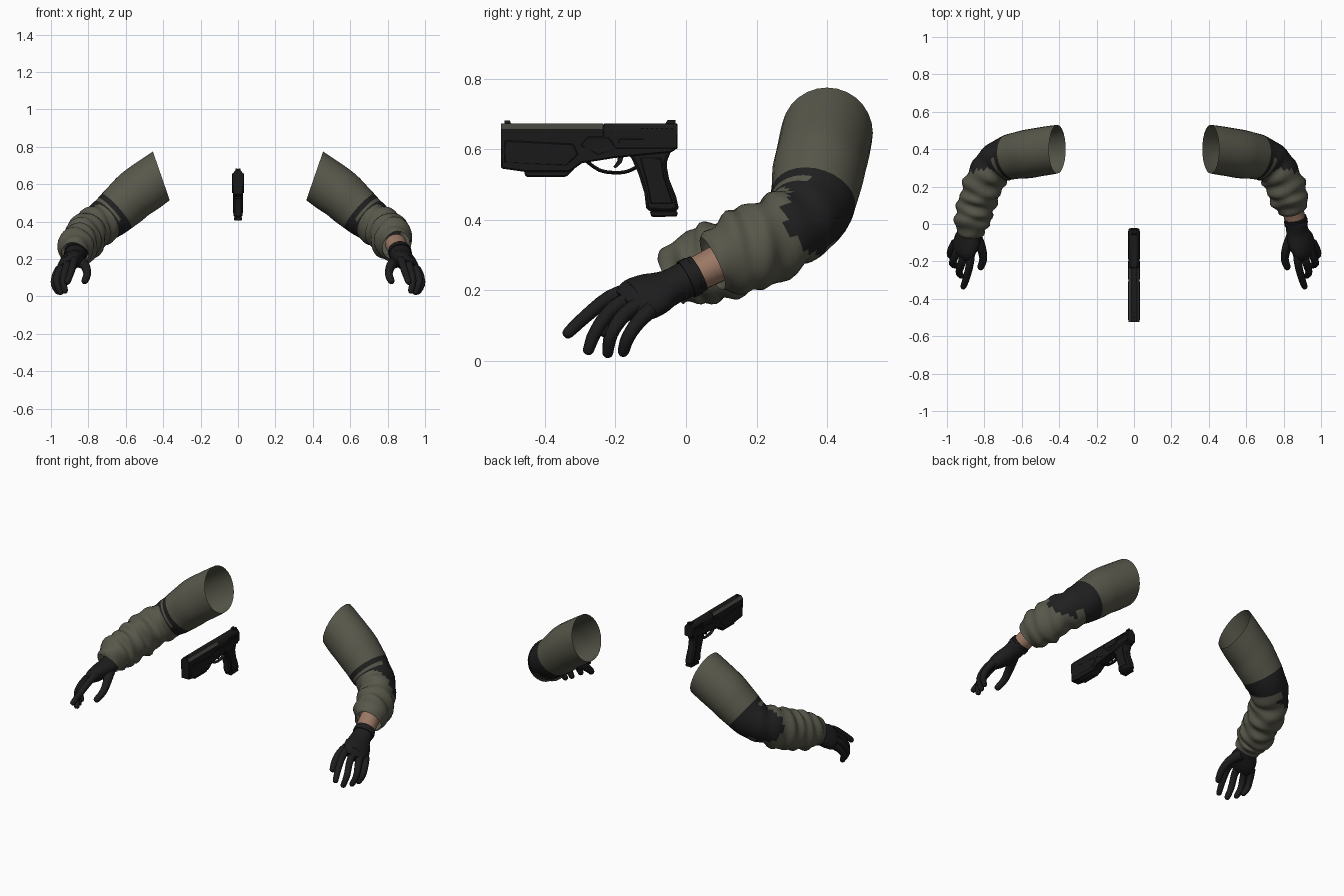
import bpy, bmesh, math
from mathutils import Vector


def material(name, r, g, b):
    m = bpy.data.materials.new(name)
    m.diffuse_color = (r, g, b, 1)
    return m


OLIVE = material("olive cloth", 0.098, 0.096, 0.070)
PAD = material("black pad", 0.014, 0.014, 0.014)
GLOVE = material("black glove", 0.012, 0.012, 0.013)
SKIN = material("skin", 0.33, 0.19, 0.13)
GUN = material("gun black", 0.010, 0.010, 0.011)
GREY = material("worn grey", 0.055, 0.055, 0.045)


def finish(name, bm, mats, angle):
    me = bpy.data.meshes.new(name)
    bm.to_mesh(me)
    bm.free()
    ob = bpy.data.objects.new(name, me)
    bpy.context.collection.objects.link(ob)
    for m in mats:
        me.materials.append(m)
    bpy.ops.object.select_all(action='DESELECT')
    ob.select_set(True)
    bpy.context.view_layer.objects.active = ob
    bpy.ops.object.shade_smooth_by_angle(angle=math.radians(angle))
    return ob


def catmull(a, b, c, d, t):
    return [0.5 * (2 * q + (r - p) * t + (2 * p - 5 * q + 4 * r - s) * t * t
                   + (3 * q - p - 3 * r + s) * t ** 3) for p, q, r, s in zip(a, b, c, d)]


def loft(name, keys, mats, seg=12, steps=3, side=1, caps=True, start=None, wrinkle=None, rule=None):
    """Tube through keys (x, y, z, width, height, roll), smoothed between them."""
    keys = [tuple(k) + (0,) * (6 - len(k)) for k in keys]
    n, rings = len(keys), []
    for i in range(n - 1):
        quad = [keys[max(0, min(n - 1, i + o))] for o in (-1, 0, 1, 2)]
        rings += [catmull(*quad, s / steps) for s in range(steps)]
    rings.append(keys[-1])
    bm, loops = bmesh.new(), []
    pos = [Vector(r[:3]) for r in rings]
    for k, r in enumerate(rings):
        t = (pos[min(k + 1, len(pos) - 1)] - pos[max(k - 1, 0)]).normalized()
        if start and k < steps:
            t = Vector(start).lerp(t, k / steps).normalized()
        u = Vector((0, 0, 1)).cross(t).normalized()
        v = t.cross(u)
        c, s = math.cos(r[5]), math.sin(r[5])
        u, v = u * c - v * s, v * c + u * s
        loop = []
        for j in range(seg):
            a = math.tau * j / seg
            f = 1 + (wrinkle(k / steps, a) if wrinkle else 0)
            p = pos[k] + (u * math.cos(a) * r[3] + v * math.sin(a) * r[4]) * f
            loop.append(bm.verts.new((p.x * side, p.y, p.z)))
        loops.append(loop)
    for k in range(len(loops) - 1):
        for j in range(seg):
            m = (j + 1) % seg
            q = [loops[k][j], loops[k][m], loops[k + 1][m], loops[k + 1][j]]
            f = bm.faces.new(q if side > 0 else q[::-1])
            if rule:
                f.material_index = rule((k + 0.5) / steps, math.tau * (j + 0.5) / seg)
    if caps:
        bm.faces.new(loops[0][::-side])
        bm.faces.new(loops[-1][::side])
    return finish(name, bm, mats, 50)


def prism(name, pts, a, b, mat=GUN, axis='x', bevel=0.004):
    """Extrude a profile: (y, z) along x, or (x, z) along y."""
    bm = bmesh.new()
    ends = [[bm.verts.new((d, p, q) if axis == 'x' else (p, d, q)) for p, q in pts] for d in (a, b)]
    bm.faces.new(ends[0])
    bm.faces.new(ends[1])
    for i in range(len(pts)):
        m = (i + 1) % len(pts)
        bm.faces.new((ends[0][i], ends[0][m], ends[1][m], ends[1][i]))
    bmesh.ops.recalc_face_normals(bm, faces=bm.faces)
    ob = finish(name, bm, [mat], 30)
    if bevel:
        mod = ob.modifiers.new("soft edges", 'BEVEL')
        mod.width, mod.segments, mod.limit_method = bevel, 1, 'ANGLE'
    return ob


# ---- sleeves -------------------------------------------------------------
def folds(t, a):
    w = 0.075 * max(0, min(1, (t - 2.6) / 1.2)) + 0.012 * min(1, t)
    return w * (0.6 * math.sin(6.5 * t + 2 * math.sin(a)) + 0.5 * math.sin(3 * a + 4 * t))


def pad_rule(t, a):
    outer = max(0, math.cos(a - 0.2))          # the elbow tip side
    if not 2.0 < t < 3.0 + 1.3 * outer:
        return 0
    patch = 2.3 < t < 2.75 and 1.3 < a < 3.3
    spot = 3.0 < t < 3.4 and 4.9 < a < 5.5
    return 0 if patch or spot else 1


sleeve = [(0.41, 0.40, 0.645, 0.13, 0.137), (0.55, 0.378, 0.545, 0.13, 0.133),
          (0.65, 0.360, 0.455, 0.122, 0.122), (0.715, 0.335, 0.402, 0.112, 0.112),
          (0.775, 0.275, 0.362, 0.105, 0.112), (0.81, 0.20, 0.325, 0.105, 0.122),
          (0.832, 0.135, 0.298, 0.10, 0.112)]
sleeve_ends = {1: [(0.848, 0.075, 0.272, 0.075, 0.082)],
               -1: [(0.853, 0.07, 0.275, 0.10, 0.112), (0.868, 0.01, 0.255, 0.092, 0.10),
                    (0.875, -0.045, 0.225, 0.07, 0.075)]}

# ---- hands ---------------------------------------------------------------
palm = [(0.862, 0.035, 0.248, 0.060, 0.054), (0.868, 0.0, 0.230, 0.058, 0.052),
        (0.875, -0.045, 0.208, 0.062, 0.050, 0.25), (0.892, -0.09, 0.190, 0.078, 0.050, 0.55),
        (0.912, -0.135, 0.172, 0.080, 0.042, 0.70), (0.922, -0.165, 0.155, 0.064, 0.026, 0.75)]
fingers = {
    "index_finger": [(0.872, -0.14, 0.205), (0.878, -0.215, 0.180), (0.895, -0.285, 0.125), (0.912, -0.335, 0.078)],
    "middle_finger": [(0.905, -0.14, 0.185), (0.920, -0.205, 0.150), (0.935, -0.255, 0.085), (0.925, -0.277, 0.030)],
    "ring_finger": [(0.935, -0.125, 0.165), (0.958, -0.175, 0.130), (0.970, -0.212, 0.075), (0.948, -0.222, 0.022)],
    "little_finger": [(0.955, -0.10, 0.145), (0.975, -0.135, 0.110), (0.982, -0.165, 0.065), (0.962, -0.178, 0.025)],
    "thumb": [(0.850, -0.06, 0.190), (0.818, -0.125, 0.165), (0.806, -0.185, 0.120), (0.820, -0.232, 0.082)],
}

for side, label in ((1, "right_"), (-1, "left_")):
    loft(label + "sleeve", sleeve + sleeve_ends[side], [OLIVE, PAD], 28, 6, side, False,
         (0.945, 0, -0.327), folds, pad_rule)
    if side > 0:
        loft(label + "wrist", [(0.842, 0.11, 0.285, 0.058, 0.054), (0.853, 0.06, 0.26, 0.057, 0.051),
                               (0.868, 0.0, 0.23, 0.054, 0.049)], [SKIN], 16, 2, side)
    loft(label + "palm", palm, [GLOVE], 18, 3, side)
    loft(label + "cuff_band", [(0.864, 0.022, 0.241, 0.063, 0.057), (0.868, 0.0, 0.230, 0.063, 0.057)],
         [GLOVE], 18, 1, side)
    loft(label + "knuckle_guard", [(0.902, -0.085, 0.213, 0.045, 0.016, 0.6),
                                   (0.926, -0.145, 0.190, 0.052, 0.018, 0.7)], [GLOVE], 10, 2, side)
    for name, pts in fingers.items():
        r = [0.024, 0.021, 0.019, 0.016] if name != "thumb" else [0.034, 0.026, 0.021, 0.018]
        keys = [p + (w, w) for p, w in zip(pts, r)]
        tip = Vector(pts[3]) + (Vector(pts[3]) - Vector(pts[2])).normalized() * 0.013
        loft(label + name, keys + [tuple(tip) + (0.007, 0.007)], [GLOVE], 10, 3, side)

# ---- pistol --------------------------------------------------------------
section = [(-0.029, 0.60), (0.029, 0.60), (0.029, 0.655), (0.016, 0.673), (-0.016, 0.673), (-0.029, 0.655)]
front = prism("front_shroud", section, -0.525, -0.235, axis='y', bevel=0)
front.data.materials.append(GREY)
for f in front.data.polygons:                  # worn upper chamfers
    f.material_index = int(0.2 < f.normal.z < 0.95)
prism("slide", section, -0.235, -0.024, axis='y', bevel=0.003)
prism("barrel_housing", [(-0.525, 0.61), (-0.525, 0.545), (-0.455, 0.535), (-0.33, 0.535), (-0.295, 0.56),
                         (-0.20, 0.575), (-0.04, 0.59), (-0.03, 0.61)], -0.028, 0.028)
prism("under_rail", [(-0.46, 0.54), (-0.455, 0.521), (-0.34, 0.521), (-0.315, 0.545)], -0.02, 0.02)
prism("grip", [(-0.18, 0.60), (-0.04, 0.60), (-0.056, 0.56), (-0.048, 0.515), (-0.028, 0.465), (-0.019, 0.425),
               (-0.112, 0.425), (-0.118, 0.475), (-0.135, 0.53), (-0.155, 0.575)], -0.025, 0.025, bevel=0.008)
prism("magazine_base", [(-0.103, 0.425), (-0.025, 0.425), (-0.024, 0.409), (-0.098, 0.407)], -0.022, 0.022)
prism("beavertail", [(-0.07, 0.61), (-0.024, 0.61), (-0.03, 0.597), (-0.055, 0.585)], -0.02, 0.02)
loft("trigger_guard", [(-0.285, 0.568, 0), (-0.245, 0.538, 0), (-0.20, 0.532, 0), (-0.165, 0.536, 0),
                       (-0.135, 0.552, 0)] and
     [(0, y, z, 0.011, 0.005) for y, z in ((-0.285, 0.568), (-0.245, 0.540), (-0.20, 0.533),
                                           (-0.165, 0.537), (-0.135, 0.552))], [GUN], 8, 3)
prism("trigger", [(-0.195, 0.585), (-0.175, 0.585), (-0.182, 0.562), (-0.20, 0.545), (-0.206, 0.55),
                  (-0.194, 0.567)], -0.006, 0.006, bevel=0.001)
prism("front_sight", [(-0.515, 0.67), (-0.515, 0.681), (-0.50, 0.681), (-0.495, 0.67)], -0.004, 0.004, bevel=0)
for s in (-1, 1):
    prism("rear_sight", [(-0.06, 0.67), (-0.052, 0.683), (-0.03, 0.683), (-0.03, 0.67)],
          s * 0.004, s * 0.013, bevel=0)
    # raised side panel, grip panel, controls and slide serrations
    prism("shroud_panel", [(-0.515, 0.625), (-0.515, 0.56), (-0.34, 0.552), (-0.305, 0.585), (-0.32, 0.615)],
          s * 0.026, s * 0.032)
    prism("frame_panel", [(-0.30, 0.61), (-0.28, 0.635), (-0.22, 0.635), (-0.195, 0.60), (-0.25, 0.582)],
          s * 0.026, s * 0.032)
    prism("grip_panel", [(-0.13, 0.575), (-0.07, 0.575), (-0.062, 0.52), (-0.036, 0.445), (-0.10, 0.445),
                         (-0.108, 0.49)], s * 0.023, s * 0.028)
    prism("slide_catch", [(-0.19, 0.618), (-0.19, 0.628), (-0.12, 0.628), (-0.12, 0.618)],
          s * 0.027, s * 0.033, bevel=0.001)
    for i in range(7):
        y = -0.135 + i * 0.014
        prism("slide_serration", [(y, 0.63), (y + 0.006, 0.63), (y + 0.014, 0.658), (y + 0.008, 0.658)],
              s * 0.026, s * 0.031, bevel=0)
